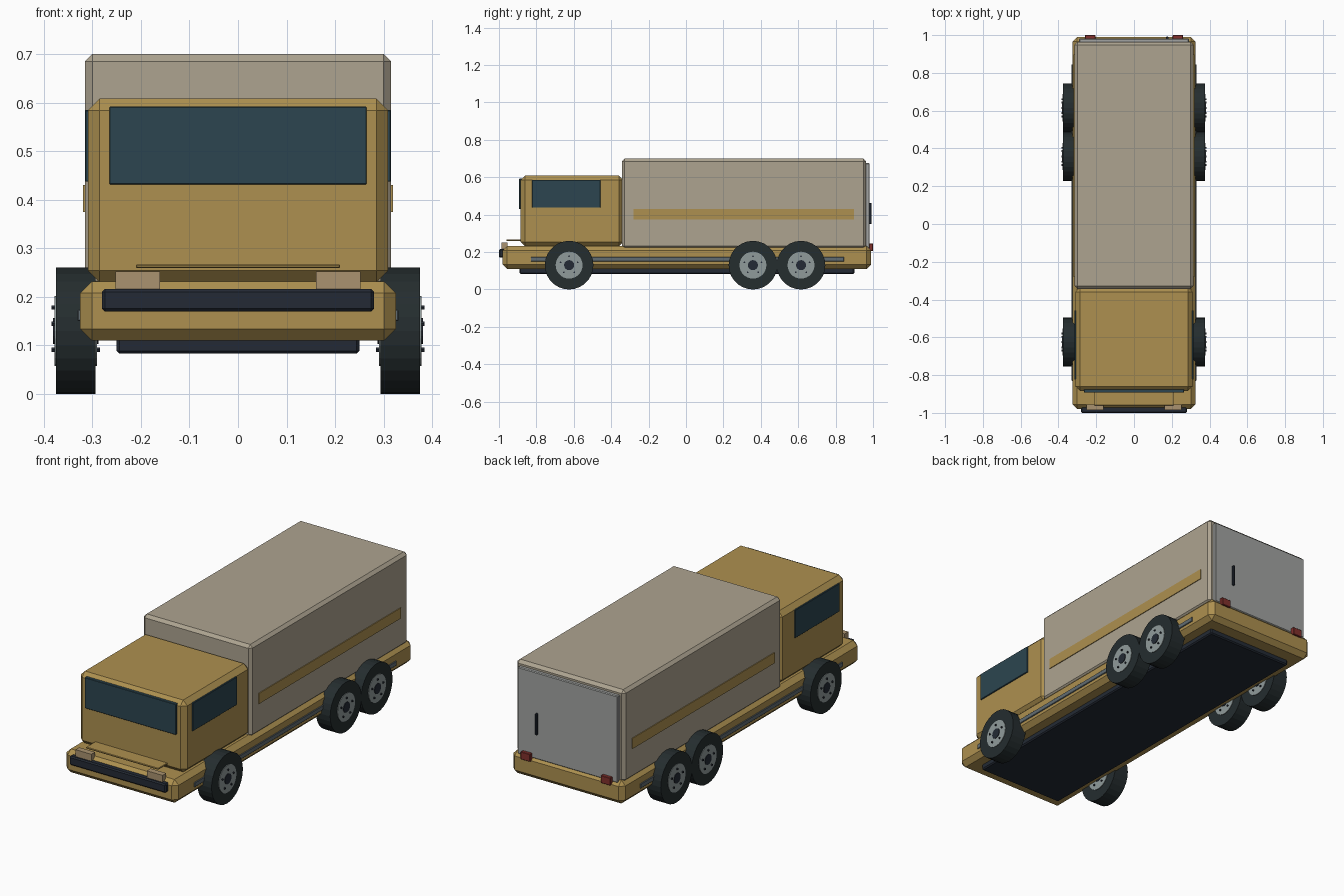
import bpy, bmesh, math
from mathutils import Matrix

if "Cube" in bpy.data.objects:
    bpy.data.objects.remove(bpy.data.objects["Cube"])


def mat(name, r, g, b):
    m = bpy.data.materials.new(name)
    m.diffuse_color = (r, g, b, 1)
    m.use_nodes = True
    m.node_tree.nodes["Principled BSDF"].inputs["Base Color"].default_value = m.diffuse_color
    return m


GOLD = mat("gold_paint", 0.42, 0.28, 0.08)
CARGO = mat("cargo_beige", 0.42, 0.37, 0.28)
GLASS = mat("glass", 0.025, 0.06, 0.08)
RUBBER = mat("rubber", 0.018, 0.026, 0.028)
STEEL = mat("steel", 0.28, 0.33, 0.33)
DARK = mat("dark_trim", 0.017, 0.023, 0.035)
DOOR = mat("door_grey", 0.36, 0.37, 0.36)
RAIL = mat("rail_grey", 0.12, 0.15, 0.17)
RED = mat("tail_red", 0.22, 0.03, 0.025)
LAMP = mat("lamp", 0.4, 0.29, 0.16)


def finish(bm, name, material):
    me = bpy.data.meshes.new(name)
    bm.to_mesh(me)
    bm.free()
    me.materials.append(material)
    ob = bpy.data.objects.new(name, me)
    bpy.context.collection.objects.link(ob)
    return ob


def box(name, x, y, z, material, bevel=0.0):
    """Chamfered box from (min, max) ranges."""
    bm = bmesh.new()
    size = [r[1] - r[0] for r in (x, y, z)]
    mid = [(r[1] + r[0]) / 2 for r in (x, y, z)]
    bmesh.ops.create_cube(bm, size=1, matrix=Matrix.Translation(mid) @ Matrix.Diagonal((*size, 1)))
    if bevel:
        bmesh.ops.bevel(bm, geom=bm.edges[:], offset=bevel, segments=1, affect='EDGES')
    return finish(bm, name, material)


def pair(name, x, y, z, material, bevel=0.0):
    """The same box on both sides."""
    box(name + "_right", x, y, z, material, bevel)
    box(name + "_left", (-x[1], -x[0]), y, z, material, bevel)


def discs(name, items, sides, material):
    """Cylinders along x; items are (x_min, x_max, y, z, radius)."""
    bm = bmesh.new()
    for x0, x1, y, z, r in items:
        m = Matrix.Translation(((x0 + x1) / 2, y, z)) @ Matrix.Rotation(math.pi / 2, 4, 'Y')
        bmesh.ops.create_cone(bm, cap_ends=True, segments=sides, radius1=r, radius2=r,
                              depth=x1 - x0, matrix=m)
    return finish(bm, name, material)


# Chassis and underside
box("chassis", (-0.325, 0.325), (-0.98, 0.99), (0.11, 0.232), GOLD, 0.024)
box("under_tray", (-0.25, 0.25), (-0.89, 0.90), (0.083, 0.125), DARK, 0.006)
pair("side_rail", (0.31, 0.33), (-0.83, 0.845), (0.15, 0.174), RAIL, 0.002)

# Cab
box("cab", (-0.309, 0.309), (-0.885, -0.335), (0.23, 0.608), GOLD, 0.024)
box("windshield", (-0.265, 0.265), (-0.893, -0.875), (0.431, 0.592), GLASS, 0.002)
pair("side_window", (0.30, 0.315), (-0.823, -0.457), (0.437, 0.585), GLASS, 0.002)
box("front_step", (-0.21, 0.21), (-0.96, -0.87), (0.259, 0.267), GOLD, 0.002)

# Front bumper and lamps
box("bumper", (-0.28, 0.28), (-1.0, -0.965), (0.17, 0.216), DARK, 0.006)
pair("headlight", (0.161, 0.252), (-0.986, -0.955), (0.214, 0.252), LAMP)

# Cargo body
box("cargo_body", (-0.315, 0.315), (-0.343, 0.963), (0.218, 0.70), CARGO, 0.015)
pair("side_stripe", (0.31, 0.319), (-0.28, 0.897), (0.375, 0.43), GOLD)
box("rear_door", (-0.29, 0.29), (0.955, 0.982), (0.22, 0.675), DOOR, 0.004)
box("door_handle", (0.17, 0.182), (0.978, 0.993), (0.35, 0.463), DARK, 0.003)
pair("taillight", (0.205, 0.26), (0.975, 1.0), (0.205, 0.245), RED, 0.002)

# Wheels
for axle, y in (("front", -0.625), ("middle", 0.358), ("rear", 0.615)):
    for side, s in (("right", 1), ("left", -1)):
        label = f"{axle}_{side}"
        cx, z = 0.334 * s, 0.13
        discs(f"tyre_{label}", [(cx - 0.041, cx + 0.041, y, z, 0.13)], 28, RUBBER)
        discs(f"rim_{label}", [(cx - 0.044, cx + 0.044, y, z, 0.072)], 28, STEEL)
        discs(f"hub_{label}", [(cx - 0.047, cx + 0.047, y, z, 0.027)], 16, DARK)
        bolts = []
        for i in range(5):
            a = math.pi / 2 + i * math.tau / 5
            bolts.append((cx - 0.050, cx + 0.050, y + 0.048 * math.cos(a),
                          z + 0.048 * math.sin(a), 0.005))
        discs(f"bolts_{label}", bolts, 6, DARK)
